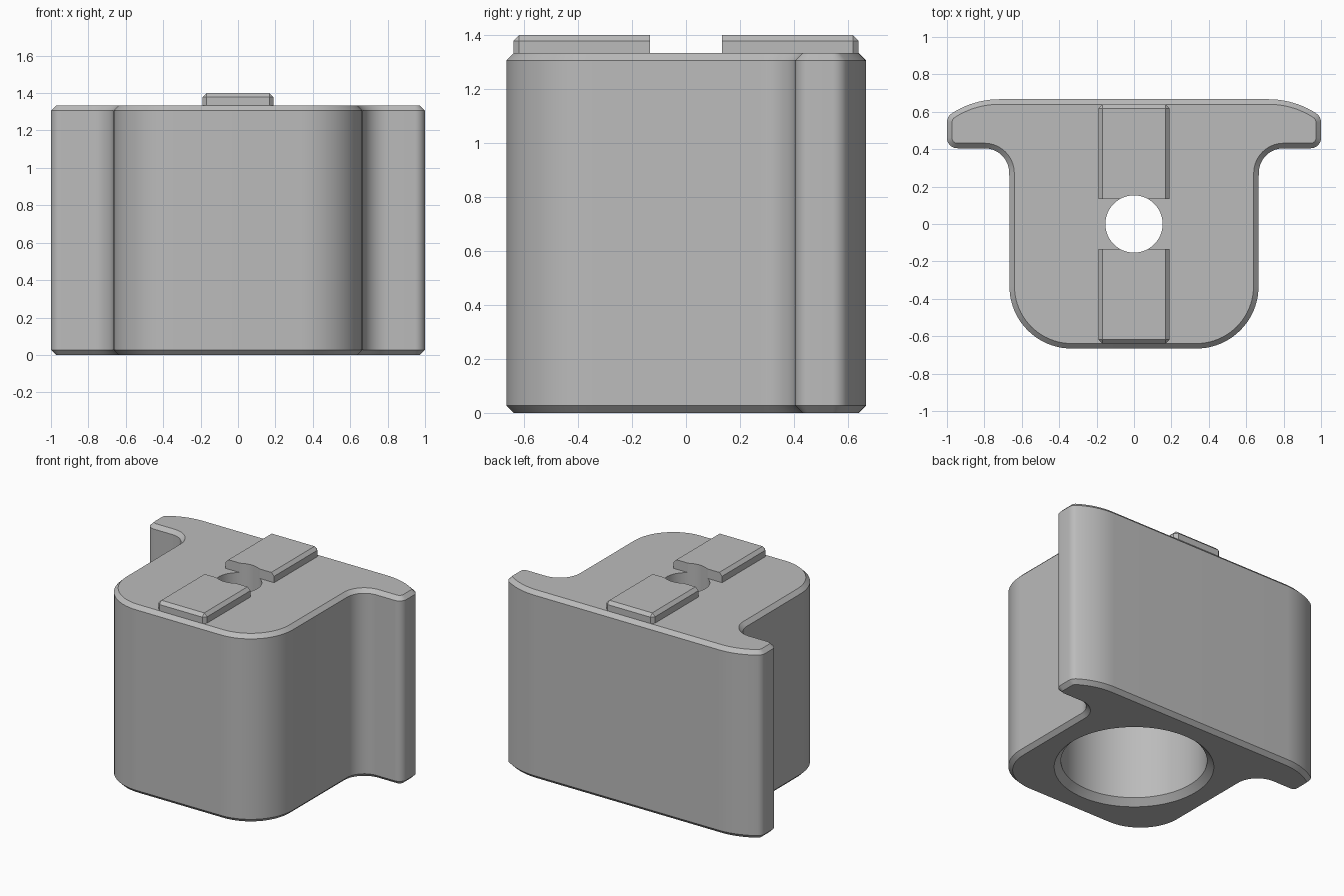
import bpy, bmesh
from math import sin, cos, radians, pi

cube = bpy.data.objects.get("Cube")
if cube:
    bpy.data.objects.remove(cube, do_unlink=True)

HEIGHT, CHAMFER = 1.333, 0.027

grey = bpy.data.materials.new("plain_grey")
grey.use_nodes = True
grey.diffuse_color = (0.5, 0.5, 0.5, 1)
grey.node_tree.nodes["Principled BSDF"].inputs["Base Color"].default_value = (0.5, 0.5, 0.5, 1)


def arc(cx, cy, r, start, end, steps):
    angles = [radians(start + (end - start) * i / steps) for i in range(steps + 1)]
    return [(cx + r * cos(a), cy + r * sin(a)) for a in angles]


def make_object(name, bm):
    bmesh.ops.recalc_face_normals(bm, faces=bm.faces[:])
    mesh = bpy.data.meshes.new(name)
    bm.to_mesh(mesh)
    bm.free()
    mesh.materials.append(grey)
    obj = bpy.data.objects.new(name, mesh)
    bpy.context.collection.objects.link(obj)
    return obj


def prism(outline, z0, z1):
    bm = bmesh.new()
    base = bm.faces.new([bm.verts.new((x, y, z0)) for x, y in outline])
    top = bmesh.ops.extrude_face_region(bm, geom=[base], use_keep_orig=True)["geom"]
    for v in top:
        if isinstance(v, bmesh.types.BMVert):
            v.co.z = z1
    bmesh.ops.recalc_face_normals(bm, faces=bm.faces[:])
    return bm


def lathe(name, profile, steps=96):
    """Closed solid of revolution from (radius, z) rings."""
    bm = bmesh.new()
    rings = [[bm.verts.new((r * cos(2 * pi * i / steps), r * sin(2 * pi * i / steps), z))
              for i in range(steps)] for r, z in profile]
    for low, high in zip(rings, rings[1:]):
        for i in range(steps):
            j = (i + 1) % steps
            bm.faces.new((low[i], low[j], high[j], high[i]))
    bm.faces.new(rings[0])
    bm.faces.new(rings[-1])
    return make_object(name, bm)


def select_only(obj):
    bpy.ops.object.select_all(action="DESELECT")
    obj.select_set(True)
    bpy.context.view_layer.objects.active = obj


def finish(obj, cutter):
    mod = obj.modifiers.new("bore", "BOOLEAN")
    mod.operation, mod.solver, mod.object = "DIFFERENCE", "EXACT", cutter
    select_only(obj)
    bpy.ops.object.modifier_apply(modifier=mod.name)
    bpy.ops.object.shade_smooth_by_angle(angle=radians(25))


# Stepped bore: wide chamfered socket below, narrow hole through the top
cutter = lathe("bore_cutter", [(0.55, -0.04), (0.51, 0), (0.467, 0.043), (0.467, 1.133),
                               (0.153, 1.133), (0.153, 1.6)])
cutter.hide_render = True

# Body: rounded front block with two thin wings along the back
half = (arc(0.333, -0.333, 0.333, -90, 0, 20)
        + arc(0.8, 0.272, 0.133, 180, 90, 14)
        + arc(0.945, 0.46, 0.055, -90, 0, 8)
        + arc(0.943, 0.544, 0.057, 0, 57, 6)
        + arc(0.72, 0.2, 0.467, 57, 90, 10)[1:])
outline = half + [(-x, y) for x, y in reversed(half)]
bm = prism(outline, 0, HEIGHT)
rims = [e for e in bm.edges if abs(e.verts[0].co.z - e.verts[1].co.z) < 0.001]
bmesh.ops.bevel(bm, geom=rims, offset=CHAMFER, segments=1, affect="EDGES")
finish(make_object("body", bm), cutter)

# Two raised keys on top, chamfered everywhere but the base and the inner end
for name, side in (("front_key", -1), ("back_key", 1)):
    inner, outer = 0.133 * side, 0.64 * side
    bm = prism([(-0.19, inner), (0.19, inner), (0.19, outer), (-0.19, outer)], HEIGHT, 1.4)

    def is_chamfered(edge):
        a, b = (v.co for v in edge.verts)
        on_base = a.z + b.z < 2 * HEIGHT + 0.01
        on_inner = abs(a.y) + abs(b.y) < 0.3
        return not (on_base or on_inner)

    edges = [e for e in bm.edges if is_chamfered(e)]
    bmesh.ops.bevel(bm, geom=edges, offset=0.022, segments=1, affect="EDGES")
    finish(make_object(name, bm), cutter)

bpy.data.objects.remove(cutter, do_unlink=True)
